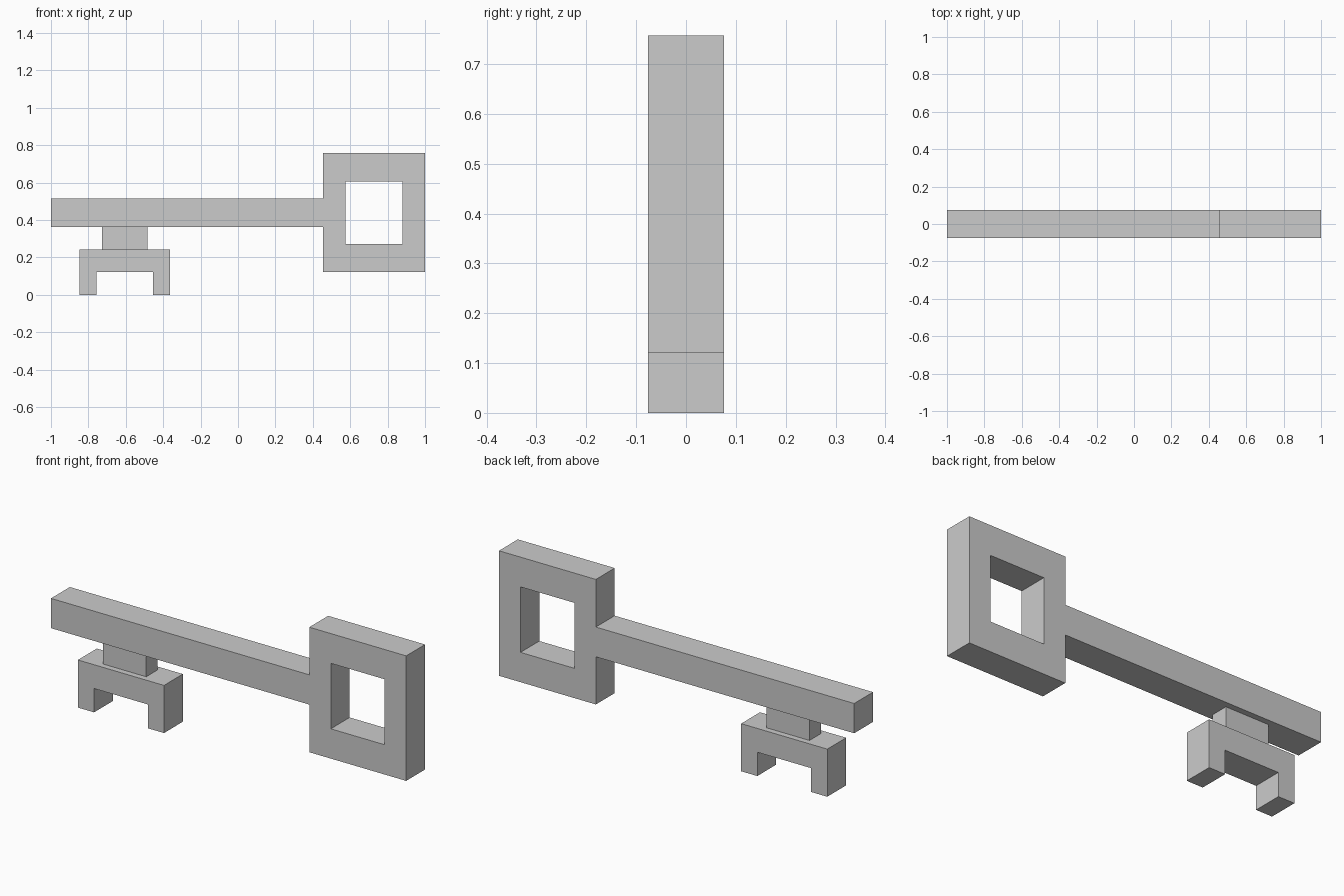
import bpy, bmesh
from mathutils import Vector

if "Cube" in bpy.data.objects:
    bpy.data.objects.remove(bpy.data.objects["Cube"])

U = 2 / 66          # the key sits on a grid, 66 units long


def rect(x0, z0, x1, z1):
    return [(x0, z0), (x1, z0), (x1, z1), (x0, z1)]


def plate(name, loops, depth):
    """Fill closed x/z outlines (later loops are holes) and extrude along y."""
    bm = bmesh.new()
    for loop in loops:
        vs = [bm.verts.new(((x - 33) * U, -depth * U / 2, z * U)) for x, z in loop]
        for a, b in zip(vs, vs[1:] + vs[:1]):
            bm.edges.new((a, b))
    bmesh.ops.triangle_fill(bm, edges=bm.edges[:], use_beauty=True, normal=(0, -1, 0))
    ext = bmesh.ops.extrude_face_region(bm, geom=bm.faces[:], use_keep_orig=True)
    moved = [g for g in ext["geom"] if isinstance(g, bmesh.types.BMVert)]
    bmesh.ops.translate(bm, verts=moved, vec=Vector((0, depth * U, 0)))
    bmesh.ops.recalc_face_normals(bm, faces=bm.faces[:])
    mesh = bpy.data.meshes.new(name)
    bm.to_mesh(mesh)
    bm.free()
    obj = bpy.data.objects.new(name, mesh)
    bpy.context.collection.objects.link(obj)
    return obj


# Shaft and square handle in one piece, with the handle window
body = [(0, 12), (48, 12), (48, 4), (66, 4), (66, 25), (48, 25), (48, 17), (0, 17)]
plate("shaft_and_handle", [body, rect(52, 9, 62, 20)], 5)

# Thinner neck joining the shaft to the bit
plate("bit_neck", [rect(9, 8, 17, 12)], 3)

# Bit with two teeth
bit = [(5, 0), (8, 0), (8, 4), (18, 4), (18, 0), (21, 0), (21, 8), (5, 8)]
plate("toothed_bit", [bit], 5)
